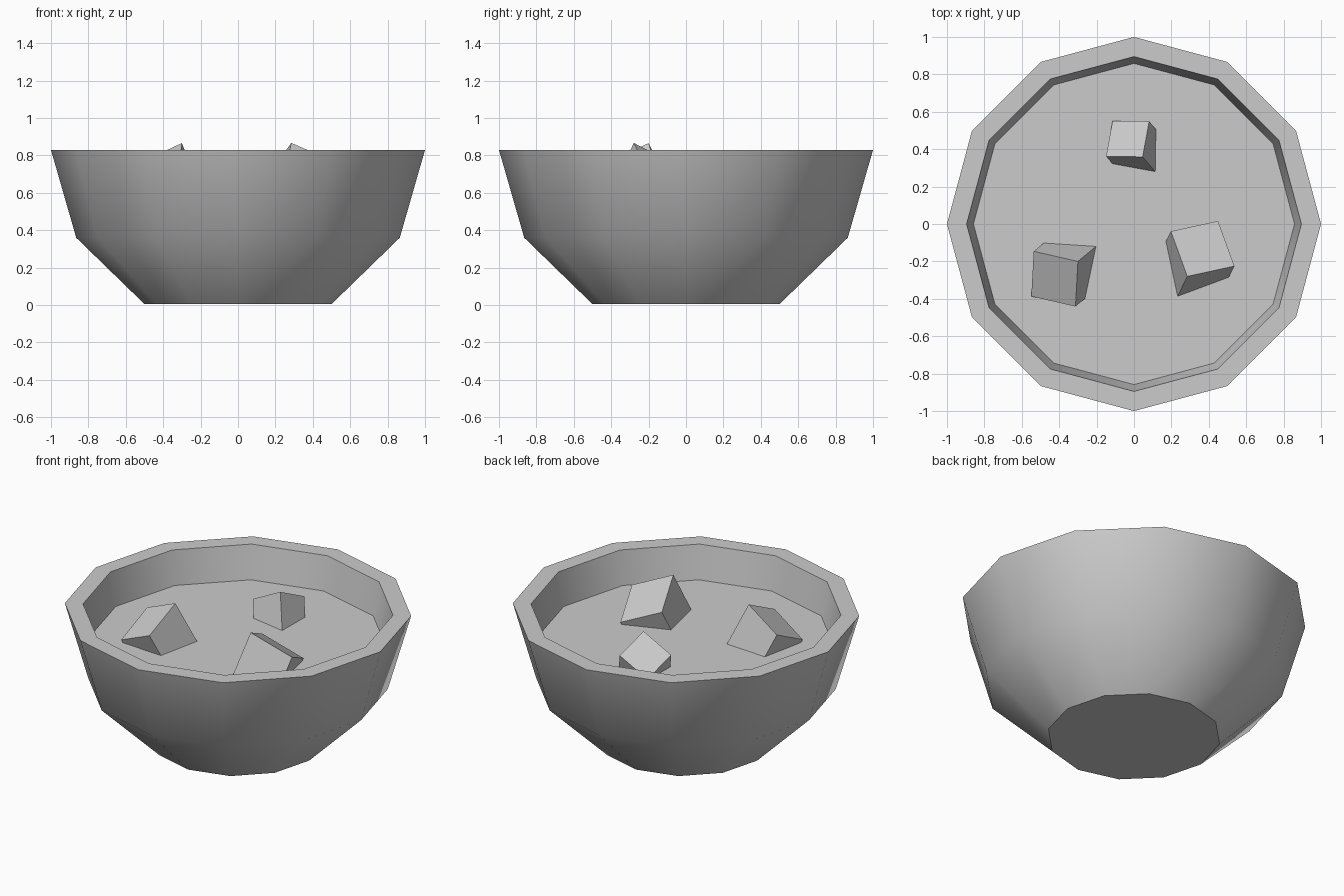
import bpy, bmesh, math
from mathutils import Vector

if "Cube" in bpy.data.objects:
    bpy.data.objects.remove(bpy.data.objects["Cube"])

SIDES = 12


def add_object(name, bm):
    bmesh.ops.recalc_face_normals(bm, faces=bm.faces)
    mesh = bpy.data.meshes.new(name)
    bm.to_mesh(mesh)
    bm.free()
    obj = bpy.data.objects.new(name, mesh)
    bpy.context.collection.objects.link(obj)
    return obj


def lathe(name, profile):
    """Twelve-sided turned shape, open profile capped at both ends."""
    bm = bmesh.new()
    rings = []
    for r, z in profile:
        rings.append([bm.verts.new((r * math.cos(a), r * math.sin(a), z))
                      for a in (2 * math.pi * i / SIDES for i in range(SIDES))])
    for low, high in zip(rings, rings[1:]):
        for i in range(SIDES):
            j = (i + 1) % SIDES
            bm.faces.new((low[i], low[j], high[j], high[i]))
    bm.faces.new(rings[0])
    bm.faces.new(rings[-1])
    return add_object(name, bm)


def chunk(name, corner, u, v, w):
    """Tilted block spanned by three edges from its highest corner."""
    bm = bmesh.new()
    bmesh.ops.create_cube(bm, size=1)
    c, u, v, w = (Vector(t) for t in (corner, u, v, w))
    for vert in bm.verts:
        a, b, d = (k + 0.5 for k in vert.co)
        vert.co = c + u * a + v * b + w * d
    return add_object(name, bm)


# Thick-walled bowl: outside, rim, inside
bowl = lathe("bowl", [(0.50, 0.005), (0.865, 0.36), (1.0, 0.83),
                      (0.895, 0.83), (0.82, 0.40), (0.45, 0.10)])
bpy.context.view_layer.objects.active = bowl
bowl.select_set(True)
bpy.ops.object.shade_smooth_by_angle(angle=math.radians(40))

# Liquid surface
bm = bmesh.new()
bmesh.ops.create_circle(bm, cap_ends=True, segments=SIDES, radius=0.86)
liquid = add_object("liquid", bm)
liquid.location.z = 0.62
if liquid.data.polygons[0].normal.z < 0:
    liquid.data.flip_normals()

# Floating chunks, partly sunk in the liquid
chunk("chunk_right", (0.285, -0.28, 0.867),
      (-0.088, 0.241, -0.122), (0.252, 0.055, -0.110), (-0.061, -0.125, -0.29))
chunk("chunk_left", (-0.30, -0.20, 0.866),
      (-0.236, 0.054, -0.110), (-0.013, -0.241, -0.117), (0.106, 0.088, -0.27))
chunk("chunk_back", (0.046, 0.359, 0.817),
      (-0.1955, 0.003, -0.098), (0.035, 0.19, -0.091), (0.073, -0.085, -0.213))
